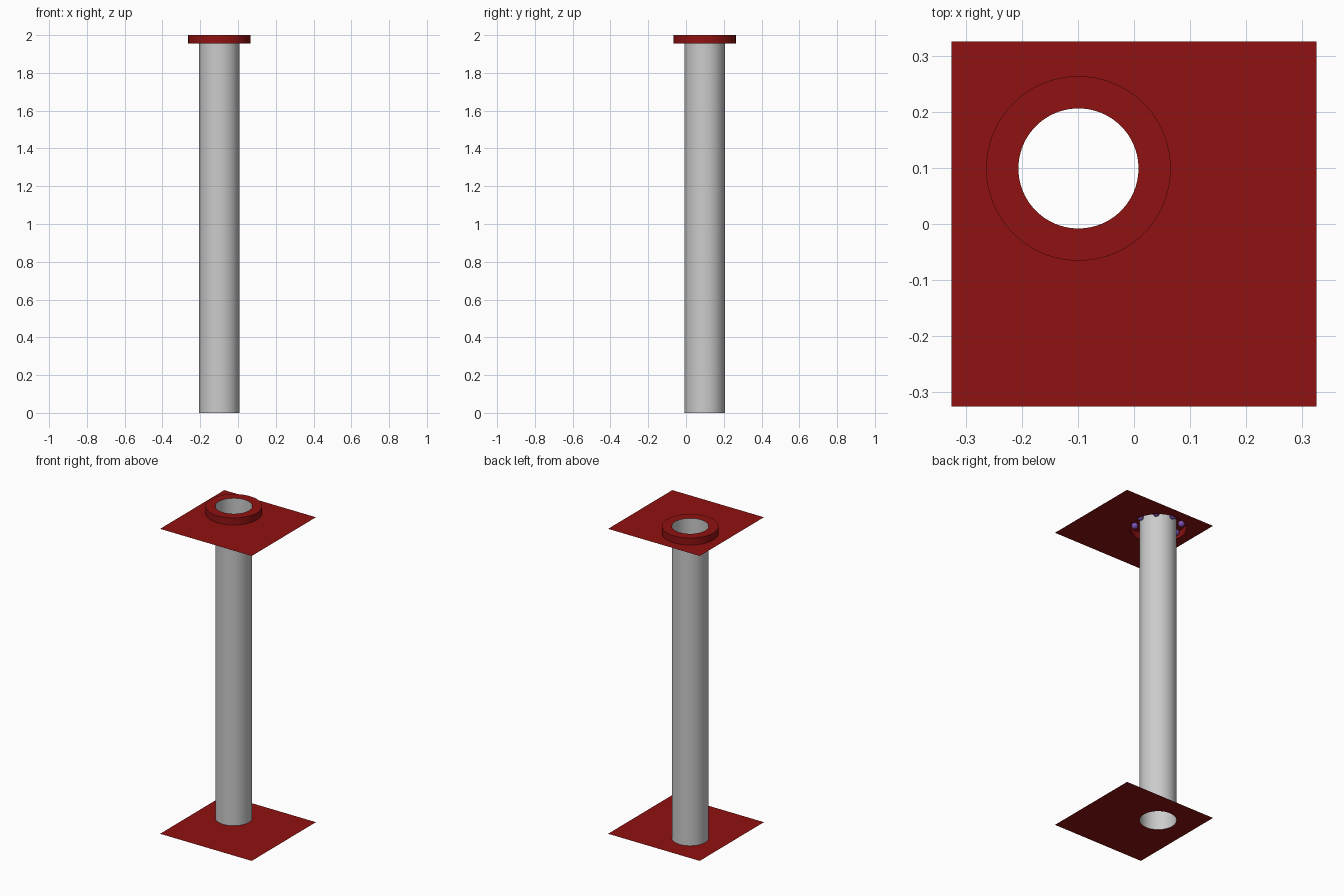
import bpy, bmesh
from math import sin, cos, pi

if "Cube" in bpy.data.objects:
    bpy.data.objects.remove(bpy.data.objects["Cube"])

CX, CY = -0.099, 0.099        # axis of the tube and collar
R_TUBE, R_COLLAR = 0.107, 0.1645
Z_TOP, Z_PLATE = 2.0, 1.955
HALF = 0.325
N = 96


def material(name, rgb):
    m = bpy.data.materials.new(name)
    m.diffuse_color = (*rgb, 1)
    m.use_nodes = True
    m.node_tree.nodes["Principled BSDF"].inputs["Base Color"].default_value = m.diffuse_color
    return m


def finish(name, bm, mat=None):
    mesh = bpy.data.meshes.new(name)
    bm.to_mesh(mesh)
    bm.free()
    ob = bpy.data.objects.new(name, mesh)
    bpy.context.collection.objects.link(ob)
    if mat:
        mesh.materials.append(mat)
    bpy.ops.object.select_all(action='DESELECT')
    ob.select_set(True)
    bpy.context.view_layer.objects.active = ob
    bpy.ops.object.shade_smooth_by_angle()
    return ob


def ring(bm, r, z):
    return [bm.verts.new((CX + r * cos(2 * pi * i / N), CY + r * sin(2 * pi * i / N), z))
            for i in range(N)]


def lathe(name, profile, mat=None):
    """Surface of revolution about the tube axis from (radius, z) points."""
    bm = bmesh.new()
    rings = [ring(bm, r, z) for r, z in profile]
    for a, b in zip(rings, rings[1:]):
        for i in range(N):
            j = (i + 1) % N
            bm.faces.new((a[i], a[j], b[j], b[i]))
    return finish(name, bm, mat)


def plate(name, z, hole, mat):
    """Thin square sheet with a round hole."""
    bm = bmesh.new()
    square = [bm.verts.new((x * HALF, y * HALF, z))
              for x, y in ((-1, -1), (1, -1), (1, 1), (-1, 1))]
    for loop in (square, ring(bm, hole, z)):
        for i, v in enumerate(loop):
            bm.edges.new((v, loop[(i + 1) % len(loop)]))
    bmesh.ops.triangle_fill(bm, use_beauty=True, use_dissolve=False,
                            edges=bm.edges[:], normal=(0, 0, 1))
    return finish(name, bm, mat)


red = material("dark_red", (0.28, 0.006, 0.006))
purple = material("purple", (0.2, 0.08, 0.45))

# Open tube
lathe("tube", [(R_TUBE, 0), (R_TUBE, Z_TOP)])

# Collar: outer wall and flat top, open underneath
lathe("collar", [(R_COLLAR, Z_PLATE), (R_COLLAR, Z_TOP), (R_TUBE, Z_TOP)], red)

# Base and upper sheets
plate("base_plate", 0, R_TUBE, red)
plate("upper_plate", Z_PLATE, R_COLLAR, red)

# Bearing balls inside the collar
bm = bmesh.new()
for k in range(8):
    res = bmesh.ops.create_uvsphere(bm, u_segments=24, v_segments=12, radius=0.02)
    a = k * pi / 4
    r = (R_TUBE + R_COLLAR) / 2
    bmesh.ops.translate(bm, verts=res["verts"],
                        vec=(CX + r * cos(a), CY + r * sin(a), 1.978))
finish("bearing_balls", bm, purple)
